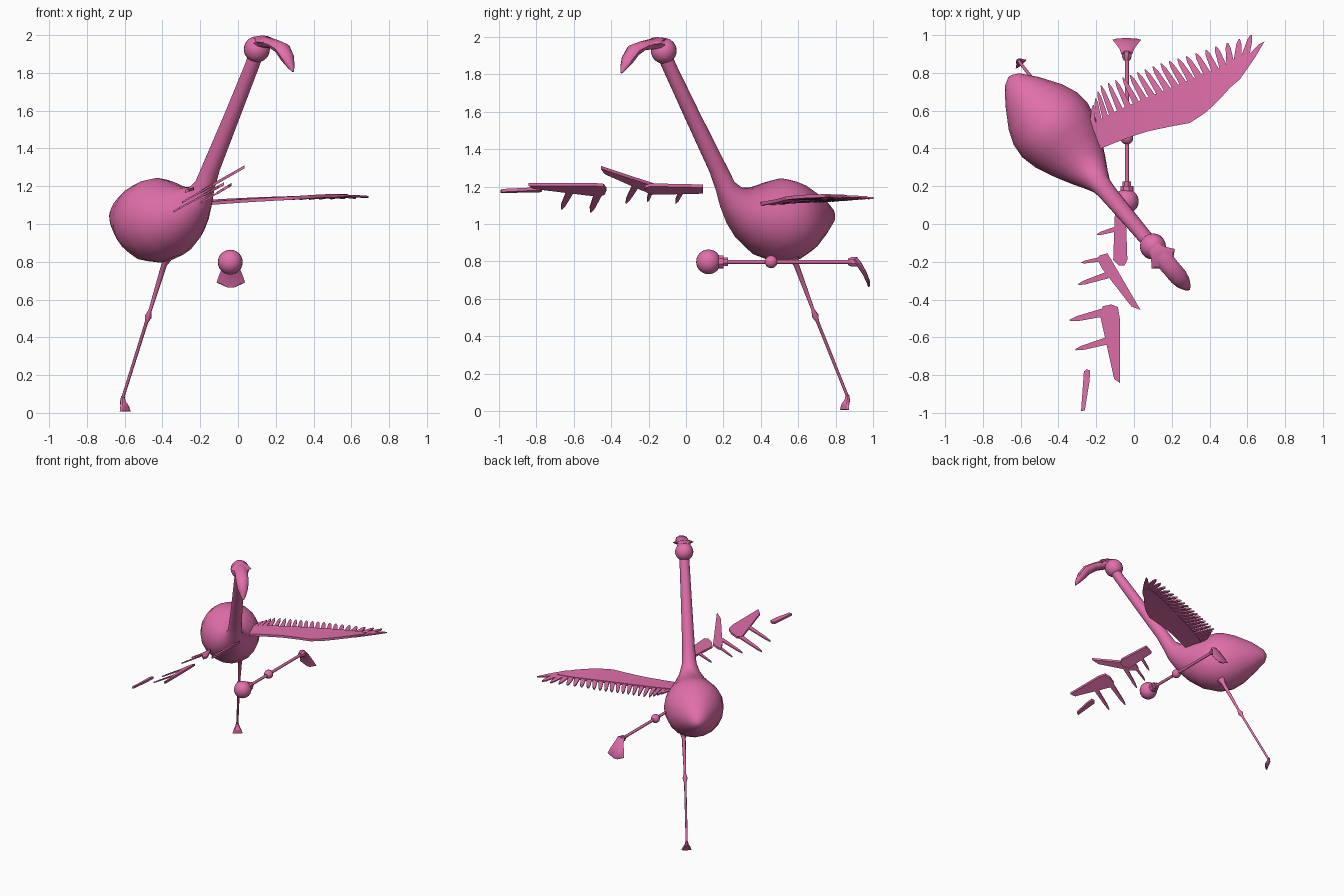
import bpy, bmesh, math
from mathutils import Vector

cube = bpy.data.objects.get("Cube")
if cube:
    bpy.data.objects.remove(cube, do_unlink=True)

pink = bpy.data.materials.new("flamingo_pink")
pink.use_nodes = True
pink.diffuse_color = (0.75, 0.16, 0.40, 1)
pink.node_tree.nodes["Principled BSDF"].inputs["Base Color"].default_value = pink.diffuse_color

FORWARD = Vector((-0.644, 0.765, 0))   # head-to-tail direction on the ground
ACROSS = Vector((0.765, 0.644, 0))
UP = Vector((0, 0, 1))


def finish(name, bm, smooth=40):
    bmesh.ops.recalc_face_normals(bm, faces=bm.faces)
    mesh = bpy.data.meshes.new(name)
    bm.to_mesh(mesh)
    bm.free()
    mesh.materials.append(pink)
    ob = bpy.data.objects.new(name, mesh)
    bpy.context.collection.objects.link(ob)
    bpy.ops.object.select_all(action='DESELECT')
    bpy.context.view_layer.objects.active = ob
    ob.select_set(True)
    if smooth:
        bpy.ops.object.shade_smooth_by_angle(angle=math.radians(smooth))
    return ob


def loft(name, centres, radii, side, sides=16, smooth=40):
    """Skin rings along a path; each radius is (across, thick)."""
    bm = bmesh.new()
    rings = []
    for i, c in enumerate(centres):
        tangent = centres[min(i + 1, len(centres) - 1)] - centres[max(i - 1, 0)]
        normal = tangent.cross(side).normalized()
        a, b = radii[i]
        rings.append([bm.verts.new(c + side * a * math.cos(t) + normal * b * math.sin(t))
                      for t in (2 * math.pi * k / sides for k in range(sides))])
    for r0, r1 in zip(rings, rings[1:]):
        for k in range(sides):
            n = (k + 1) % sides
            bm.faces.new((r0[k], r0[n], r1[n], r1[k]))
    bm.faces.new(rings[0])
    bm.faces.new(rings[-1])
    return finish(name, bm, smooth)


def in_plane(profile):
    return [FORWARD * s + UP * z for s, z, *_ in profile]


def ball(name, centre, radius):
    bm = bmesh.new()
    bmesh.ops.create_uvsphere(bm, u_segments=20, v_segments=12, radius=radius)
    bmesh.ops.translate(bm, verts=bm.verts, vec=centre)
    return finish(name, bm)


def rod(name, stations, sides=10):
    """Round bar through (point, radius) stations."""
    pts = [Vector(p) for p, _ in stations]
    axis = pts[-1] - pts[0]
    side = axis.cross(Vector((0.3, 0.1, 1))).normalized()
    return loft(name, pts, [(r, r) for _, r in stations], side, sides)


def plates(name, outlines, height, thick=0.014):
    """Thin slabs from flat outlines lifted by a height rule."""
    bm = bmesh.new()
    for outline in outlines:
        top, low = [[bm.verts.new((x, y, height(x, y) + d)) for x, y in outline]
                    for d in (thick / 2, -thick / 2)]
        bm.faces.new(top)
        bm.faces.new(low)
        for k in range(len(top)):
            n = (k + 1) % len(top)
            bm.faces.new((top[k], top[n], low[n], low[k]))
    return finish(name, bm, 0)


def along(points, t):
    """Point at parameter t on a polyline, evenly spread by corner."""
    f = t * (len(points) - 1)
    i = min(int(f), len(points) - 2)
    return Vector(points[i]).lerp(Vector(points[i + 1]), f - i)


def blade(root, tip, width):
    """Tapered feather outline with a blunt end."""
    root, tip = Vector(root), Vector(tip)
    d = (tip - root).normalized()
    n = Vector((-d.y, d.x)) * width / 2
    mid = root.lerp(tip, 0.8)
    return [root - n, mid - n * 0.6, tip - n * 0.15, tip + n * 0.15, mid + n * 0.6, root + n]


# Body and neck in one skin, tail to head
torso = [(1.02, 1.045, .012), (1.0, 1.043, .05), (.92, 1.04, .115), (.81, 1.03, .185),
         (.73, 1.02, .217), (.65, 1.02, .225), (.56, 1.03, .205), (.47, 1.055, .165),
         (.39, 1.09, .12), (.32, 1.14, .078), (.275, 1.2, .055), (.22, 1.3, .048),
         (.05, 1.57, .042), (-.11, 1.83, .038), (-.15, 1.9, .038)]
loft("body_and_neck", in_plane(torso), [(r, r) for *_, r in torso], ACROSS, 20)

# Head and hooked bill
ball("head", FORWARD * -.155 + UP * 1.925, .069)
bill = [(-.15, 1.95, .05, .035), (-.22, 1.963, .052, .03), (-.3, 1.952, .048, .025),
        (-.365, 1.927, .048, .034), (-.405, 1.88, .04, .032), (-.435, 1.835, .022, .018),
        (-.452, 1.807, .006, .005)]
loft("bill", in_plane(bill), [(a, b) for *_, a, b in bill], ACROSS, 10)
cap = [(-.16, 1.985, .03, .01), (-.2, 1.985, .05, .014), (-.24, 1.965, .08, .016), (-.27, 1.96, .045, .014)]
loft("bill_cap", in_plane(cap), [(a, b) for *_, a, b in cap], ACROSS, 8, 30)

# Standing leg with knee and webbed foot
hip, knee, ankle = Vector((-.38, .575, .82)), Vector((-.475, .69, .51)), Vector((-.61, .862, .08))
rod("standing_leg", [(hip, .03), (hip.lerp(knee, .12), .015), (hip.lerp(knee, .9), .009),
                     (knee, .019), (knee.lerp(ankle, .07), .009), (ankle, .008)])
foot = [ankle + UP * .01, ankle - UP * .02, ankle - FORWARD * .015 - UP * .045,
        ankle - FORWARD * .02 - UP * .072]
loft("standing_foot", foot, [(.009, .009), (.016, .014), (.03, .013), (.038, .006)], ACROSS, 8, 30)

# Detached lying leg
X, Z = -.038, .798
ball("lying_hip", (X - .003, .12, Z), .066)
rod("lying_hip_collar", [((X, y, Z), r) for y, r in ((.17, .036), (.2, .036), (.2, .024), (.225, .024))], 8)
rod("lying_leg", [((X, y, Z), .011) for y in (.2, .55, .9)])
ball("lying_knee", (X, .455, Z), .034)
rod("lying_ankle", [((X, y, Z), r) for y, r in ((.865, .018), (.885, .027), (.915, .027))], 8)
sole = [Vector((X, y, z)) for y, z in ((.9, .815), (.925, .785), (.955, .735), (.974, .69), (.978, .665))]
loft("lying_foot", sole, [(.03, .014), (.038, .015), (.06, .012), (.076, .01), (.02, .006)],
     Vector((1, 0, 0)), 8, 30)

# Spread wing: a plate along the leading edge with a fan of feathers
lead = [(-.22, .38), (-.1, .43), (.05, .485), (.19, .515), (.3, .535), (.4, .605), (.5, .71), (.58, .815)]
bases = [(-.22, .53), (-.12, .585), (.0, .64), (.12, .69), (.24, .74), (.36, .79), (.48, .835), (.58, .86)]
tips = [(-.215, .63), (-.18, .73), (-.07, .77), (.04, .81), (.16, .855), (.29, .89), (.44, .94), (.62, 1.0)]


def wing_height(x, y):
    return 1.11 + .045 * (x + .13) + .012 * math.sin(6 * (y - .4))


COUNT = 21
strips = []
for i in range(16):
    a, b = i / 16, (i + 1) / 16
    strips.append([along(lead, a), along(lead, b), along(bases, b), along(bases, a)])
feathers = []
for i in range(COUNT):
    t = i / (COUNT - 1)
    root = along(bases, t)
    feathers.append(blade(root.lerp(along(lead, t), .12), along(tips, t), .032 + .014 * t))
feathers.append([(.46, .68), (.56, .765), (.64, .88), (.69, .965), (.66, .95), (.59, .88), (.52, .82)])
plates("spread_wing", strips, wing_height, .018)
plates("spread_wing_feathers", feathers, wing_height, .01)


# Broken wing: four tilted sections with loose feathers
def tilt(x0, z0, slope):
    return lambda x, y: z0 + slope * (x - x0)


sections = [
    ("inner", tilt(-.03, 1.212, .6),
     [(-.1, .09), (-.045, .09), (-.035, -.19), (-.05, -.22), (-.08, -.22), (-.11, -.19)],
     [((-.09, -.025), (-.195, -.055), .028)]),
    ("middle", tilt(.03, 1.3, .57),
     [(-.195, -.18), (-.18, -.165), (-.14, -.155), (.035, -.455), (-.015, -.435), (-.17, -.235)],
     [((-.14, -.27), (-.295, -.32), .036), ((-.17, -.185), (-.28, -.205), .025)]),
    ("outer", tilt(-.07, 1.215, .55),
     [(-.18, -.48), (-.165, -.435), (-.12, -.425), (-.085, -.44), (-.075, -.5), (-.075, -.84), (-.105, -.82)],
     [((-.15, -.465), (-.34, -.51), .045), ((-.13, -.615), (-.31, -.665), .04)]),
    ("tip", tilt(-.25, 1.182, .3),
     [(-.265, -.78), (-.25, -.768), (-.232, -.775), (-.235, -.83), (-.26, -.985), (-.28, -.99)], []),
]
for label, height, outline, quills in sections:
    plates("broken_wing_" + label, [outline], height, .016)
    if quills:
        plates("broken_wing_feathers_" + label, [blade(*q) for q in quills], height, .01)
